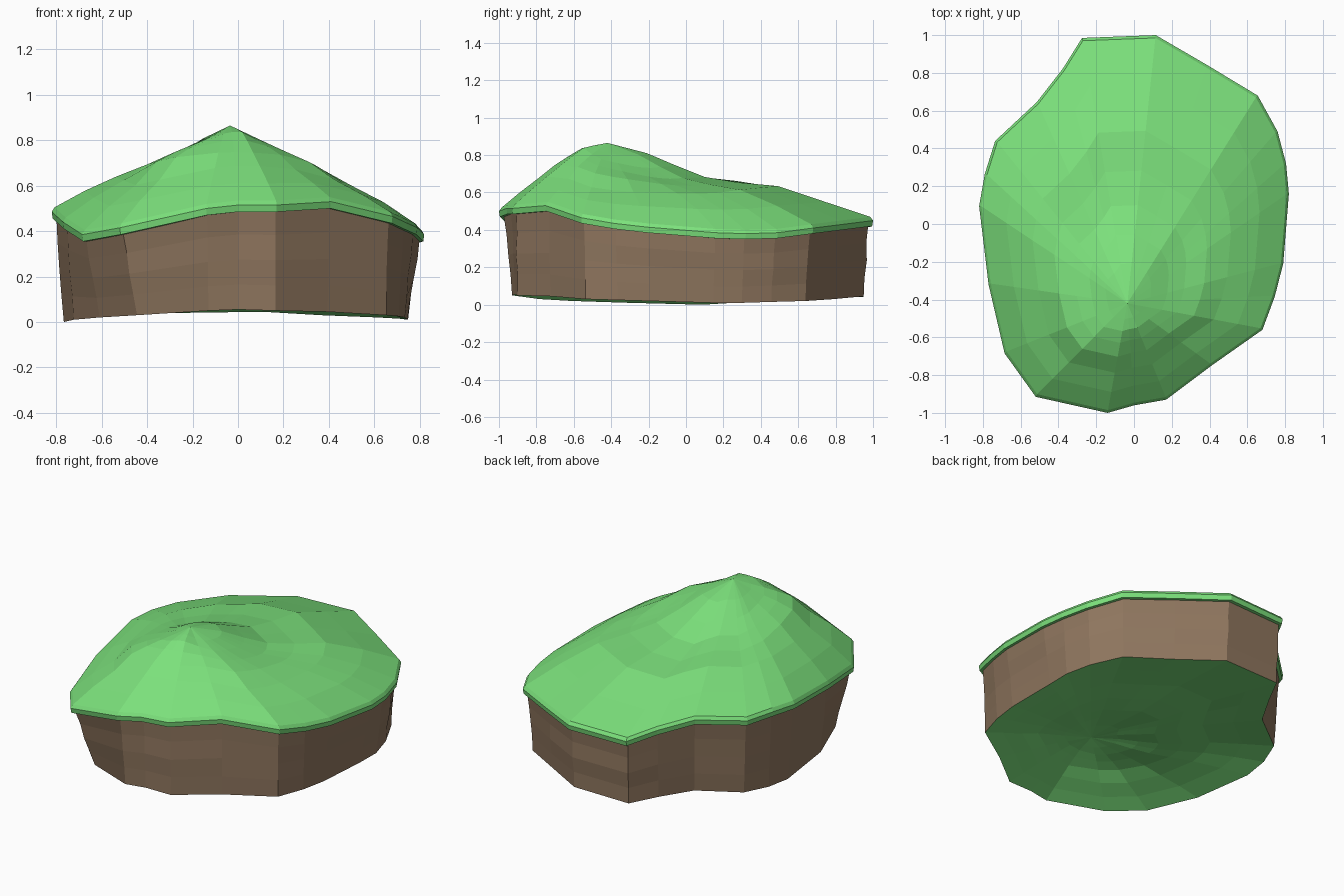
import bpy, bmesh, math, random

if "Cube" in bpy.data.objects:
    bpy.data.objects.remove(bpy.data.objects["Cube"])
random.seed(4)

# Outline seen from above: x, y, height of the rim's lower edge, base edge height, base inset
OUTLINE = [
    (-.275, .985, .415, .04, .96), (.115, 1.0, .42, .045, .95), (.39, .84, .40, .03, .94),
    (.655, .68, .38, .02, .94), (.76, .49, .355, .015, .93), (.805, .32, .35, .01, .93),
    (.82, .16, .355, .01, .91), (.79, -.21, .385, .02, .93), (.745, -.385, .405, .025, .95),
    (.68, -.56, .435, .03, .96), (.41, -.75, .50, .045, .96), (.17, -.93, .485, .05, .97),
    (0, -.96, .485, .055, .95), (-.14, -1.0, .47, .05, .93), (-.52, -.915, .385, .03, .855),
    (-.685, -.685, .355, .02, .89), (-.77, -.32, .41, .01, .94), (-.82, .095, .455, .0, .935),
    (-.79, .265, .465, .01, .95), (-.735, .44, .46, .02, .94), (-.515, .645, .485, .035, .90),
    (-.375, .825, .45, .04, .94)]
PEAK = (-.035, -.42, .865)

# Slope of the hill from peak to rim, one profile per direction
STEPS = (.15, .26, .37, .5, .65, .83)
SLOPES = {
    (0, -1): (.96, .92, .80, .64, .46, .23), (1, 0): (.87, .78, .69, .58, .37, .19),
    (-1, 0): (.87, .80, .74, .62, .41, .22), (0, 1): (.87, .70, .53, .46, .42, .18),
    (.7, .7): (.85, .70, .58, .50, .43, .26), (-.7, .7): (.83, .65, .50, .41, .35, .19),
    (-.8, -.6): (.90, .83, .77, .70, .45, .24)}


def material(name, rgb):
    m = bpy.data.materials.new(name)
    m.diffuse_color = (*rgb, 1)
    m.use_nodes = True
    m.node_tree.nodes["Principled BSDF"].inputs["Base Color"].default_value = m.diffuse_color
    return m


def slope(x, y, i):
    # Blend the directional profiles around the peak
    d = math.hypot(x, y)
    total = weight = 0
    for (dx, dy), prof in SLOPES.items():
        w = max(0, (x * dx + y * dy) / d) ** 4
        total += w * prof[i]
        weight += w
    return total / weight


def hill(edge, peak):
    # Rings from near the peak down to the edge loop
    rings = []
    for i, f in enumerate(STEPS):
        ring = []
        for x, y, z in edge:
            dx, dy = x - peak[0], y - peak[1]
            ring.append((peak[0] + dx * f, peak[1] + dy * f,
                         z + (peak[2] - z) * slope(dx, dy, i)))
        rings.append(ring)
    return rings + [edge]


def ring_at(s, lift):
    return [(x * s, y * s, top + lift) for x, y, top, base, inset in OUTLINE]


def loft(name, rings, mat, tip=None, flip=False):
    # Skin a stack of rings, optionally closed to a point before the first ring
    bm = bmesh.new()
    loops = [[bm.verts.new(p) for p in ring] for ring in rings]
    n = len(loops[0])
    t = bm.verts.new(tip) if tip else None
    for i in range(n):
        j = (i + 1) % n
        if t:
            bm.faces.new((t, loops[0][j], loops[0][i]))
        for a, b in zip(loops, loops[1:]):
            bm.faces.new((a[i], a[j], b[j], b[i]))
    if flip:
        bmesh.ops.reverse_faces(bm, faces=bm.faces)
    me = bpy.data.meshes.new(name)
    bm.to_mesh(me)
    bm.free()
    me.materials.append(mat)
    ob = bpy.data.objects.new(name, me)
    bpy.context.collection.objects.link(ob)


grass = material("grass", (.20, .75, .20))
earth = material("earth", (.28, .185, .115))

# Grass hill with an overhanging rim (outline runs clockwise, so this order faces outwards)
rings = hill(ring_at(.985, .05), PEAK)
rings += [ring_at(1, .03), ring_at(.995, 0), ring_at(.95, 0)]
loft("grass_hill", rings, grass, PEAK)

# Earth wall, tapering to the base with uneven rows
wall = []
for k in range(5):
    t = k / 4
    ring = []
    for x, y, top, base, inset in OUTLINE:
        s = .975 * (1 - t) + inset * t
        if 0 < k < 4:
            s += random.uniform(-.006, .006)
        ring.append((x * s, y * s, (top + .01) * (1 - t) + base * t))
    wall.append(ring)
loft("earth_wall", wall, earth)

# Grassy underside: a flattened echo of the hill, hollowing the base
base_peak = (PEAK[0], PEAK[1], .20)
base_edge = [(x * inset, y * inset, base) for x, y, top, base, inset in OUTLINE]
loft("grass_underside", hill(base_edge, base_peak), grass, base_peak, flip=True)
